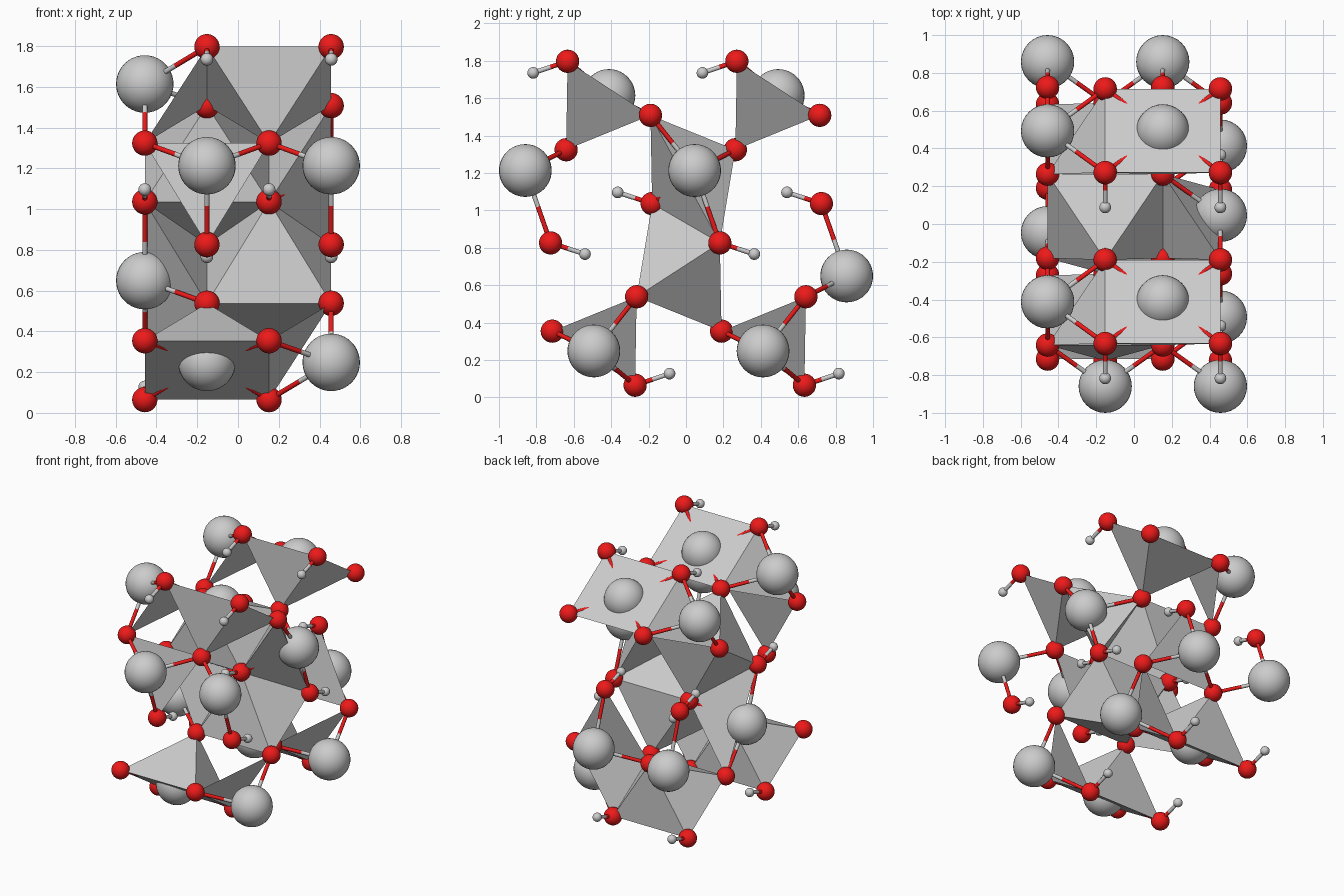
import bpy, bmesh
from mathutils import Vector, Matrix

if "Cube" in bpy.data.objects:
    bpy.data.objects.remove(bpy.data.objects["Cube"])

STEP = 0.305                     # half the repeat along x
PERIOD = 0.905                   # repeat along y
MID = 0.931                      # height of the inversion centre
ROW_A = (-1.5 * STEP, 0.5 * STEP)
ROW_B = (-0.5 * STEP, 1.5 * STEP)

red = bpy.data.materials.new("red")
red.diffuse_color = (0.85, 0.01, 0.01, 1)
red.use_nodes = True
red.node_tree.nodes["Principled BSDF"].inputs["Base Color"].default_value = red.diffuse_color


def sites(y, z, xs):
    """Upper-half sites repeated along x and y, plus their inverted copies."""
    top = [Vector((x, y + k * PERIOD, z)) for x in xs for k in (0, 1)]
    return top + [Vector((-p.x, -p.y, 2 * MID - p.z)) for p in top]


def finish(bm, name, material=None, smooth=False):
    mesh = bpy.data.meshes.new(name)
    bm.to_mesh(mesh)
    bm.free()
    if smooth:
        mesh.shade_smooth()
    obj = bpy.data.objects.new(name, mesh)
    bpy.context.collection.objects.link(obj)
    if material:
        mesh.materials.append(material)
    return obj


def spheres(name, points, radius, material=None):
    bm = bmesh.new()
    for p in points:
        bmesh.ops.create_uvsphere(bm, u_segments=32, v_segments=20, radius=radius,
                                  matrix=Matrix.Translation(p))
    return finish(bm, name, material, True)


def rods(name, pairs, radius, material=None):
    bm = bmesh.new()
    for a, b in pairs:
        d = b - a
        m = Matrix.Translation((a + b) / 2) @ d.to_track_quat('Z', 'Y').to_matrix().to_4x4()
        bmesh.ops.create_cone(bm, cap_ends=False, segments=14, radius1=radius,
                              radius2=radius, depth=d.length, matrix=m)
    return finish(bm, name, material, True)


# Atom positions
metals = sites(-0.412, 1.614, ROW_A) + sites(-0.859, 1.213, ROW_B)
hydroxyls = sites(-0.633, 1.797, ROW_B) + sites(-0.181, 1.036, ROW_A)
hydrogens = sites(-0.817, 1.735, ROW_B) + sites(-0.365, 1.096, ROW_A)
oxides = sites(-0.190, 1.508, ROW_B) + sites(-0.641, 1.324, ROW_A)
oxygens = hydroxyls + oxides

# Atoms
spheres("large_grey_balls", metals, 0.141)
spheres("red_balls", oxygens, 0.062, red)
spheres("small_grey_balls", hydrogens, 0.031)

# Two-tone rods and the flat-faced polyhedra around each large ball
links = list(zip(hydrogens, hydroxyls))
for i, m in enumerate(metals):
    near = [o for o in oxygens if (o - m).length < 0.5]
    links += [(m, o) for o in near]
    if len(near) < 3:
        continue
    bm = bmesh.new()
    verts = [bm.verts.new(o) for o in near]
    if len(near) == 3:
        bm.faces.new(verts)
    else:
        bmesh.ops.convex_hull(bm, input=verts)
        bmesh.ops.recalc_face_normals(bm, faces=bm.faces[:])
    finish(bm, f"polyhedron_{i}")

rods("grey_rod_halves", [(a, (a + b) / 2) for a, b in links], 0.0125)
rods("red_rod_halves", [((a + b) / 2, b) for a, b in links], 0.0125, red)
